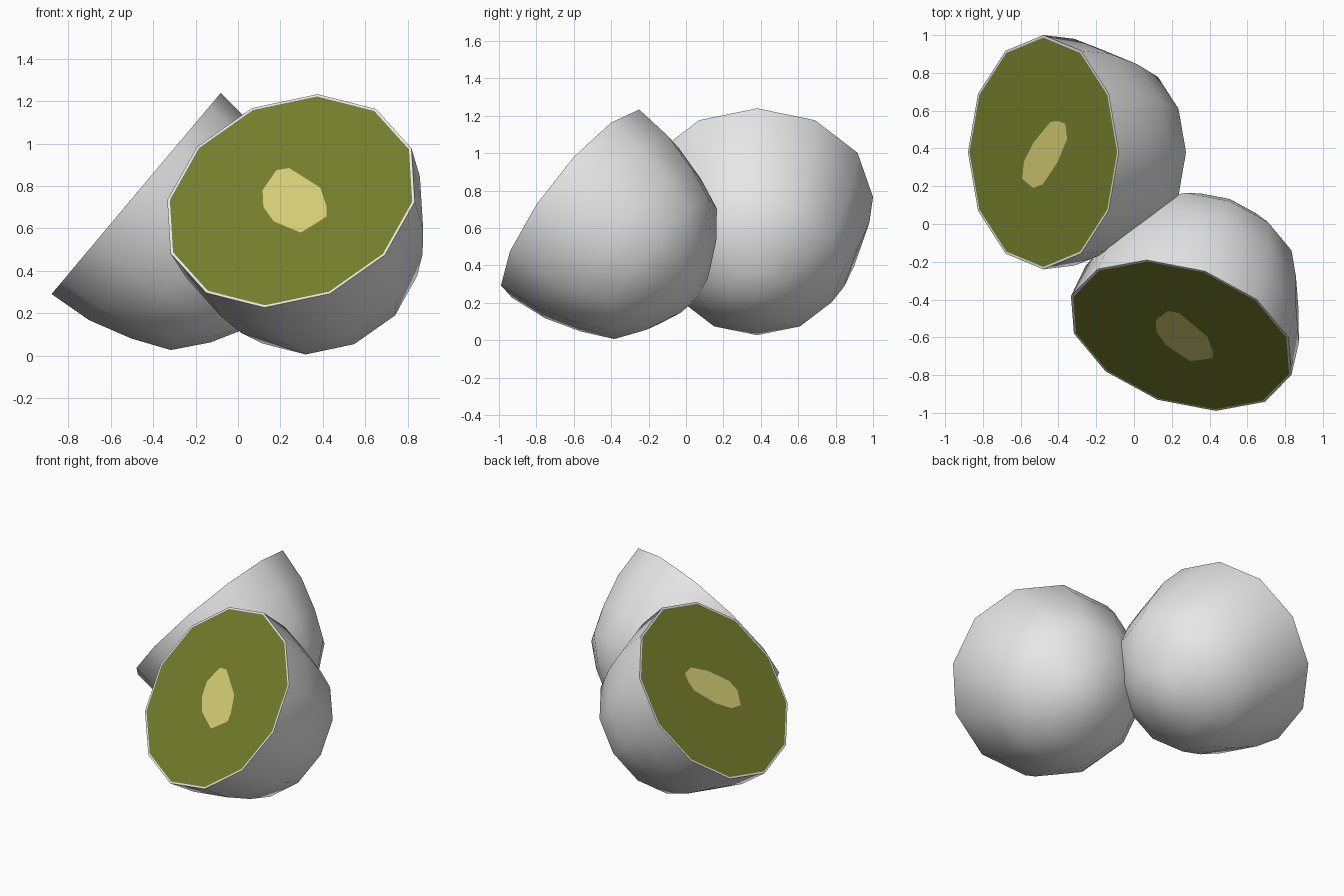
import bpy, bmesh, math
from mathutils import Vector, Matrix

if "Cube" in bpy.data.objects:
    bpy.data.objects.remove(bpy.data.objects["Cube"])


def material(name, rgb):
    m = bpy.data.materials.new(name)
    m.diffuse_color = (*rgb, 1)
    m.use_nodes = True
    m.node_tree.nodes["Principled BSDF"].inputs["Base Color"].default_value = m.diffuse_color
    return m


SKIN = material("skin_grey", (0.8, 0.8, 0.8))
FLESH = material("flesh_green", (0.175, 0.205, 0.024))
CORE = material("core_pale_yellow", (0.66, 0.61, 0.175))

SIDES = 12
# (radius, depth) from the cut rim down to the last ring before the pole
PROFILE = [(0.607, 0), (0.62, 0), (0.60, 0.215), (0.538, 0.423),
           (0.46, 0.60), (0.312, 0.72), (0.16, 0.803)]
POLE = 0.83


def finish(name, bm, frame, mats):
    me = bpy.data.meshes.new(name)
    bm.to_mesh(me)
    bm.free()
    for m in mats:
        me.materials.append(m)
    ob = bpy.data.objects.new(name, me)
    ob.matrix_world = frame
    bpy.context.collection.objects.link(ob)
    return ob


def half_fruit(name, centre, normal, up, core):
    # local frame: x along 'up' in the cut plane, z out of the cut
    n = Vector(normal).normalized()
    e1 = Vector(up)
    e1 = (e1 - n * e1.dot(n)).normalized()
    e2 = n.cross(e1)
    frame = Matrix((e1, e2, n)).transposed().to_4x4()
    frame.translation = Vector(centre)

    # rounded skin with the flat flesh face closing it
    bm = bmesh.new()
    rings = []
    for r, d in PROFILE:
        rings.append([bm.verts.new((r * math.cos(a), r * math.sin(a), -d))
                      for a in (2 * math.pi * i / SIDES for i in range(SIDES))])
    pole = bm.verts.new((0, 0, -POLE))
    for i in range(SIDES):
        j = (i + 1) % SIDES
        for A, B in zip(rings, rings[1:]):
            bm.faces.new((A[i], B[i], B[j], A[j]))
        bm.faces.new((rings[-1][i], pole, rings[-1][j]))
    flesh = bm.faces.new(rings[0])
    flesh.material_index = 1
    bmesh.ops.recalc_face_normals(bm, faces=bm.faces)
    body = finish(name, bm, frame, [SKIN, FLESH])
    bpy.ops.object.select_all(action='DESELECT')
    body.select_set(True)
    bpy.context.view_layer.objects.active = body
    bpy.ops.object.shade_smooth_by_angle(angle=math.radians(40))

    # pale core as a thin plate on the cut
    bm = bmesh.new()
    f = bm.faces.new([bm.verts.new((x, y, 0.004)) for x, y in core])
    f.normal_update()
    if f.normal.z < 0:
        f.normal_flip()
    finish(name + "_core", bm, frame, [CORE])


half_fruit("left_half", (-0.48, 0.38, 0.765), (-0.765, 0, 0.644), (0.644, 0, 0.765),
           [(0.062, 0.16), (0.13, 0.165), (0.186, 0.15), (0.2, 0.07), (0.124, -0.05),
            (0, -0.17), (-0.078, -0.19), (-0.17, -0.14), (-0.155, -0.05), (-0.078, 0.05)])

half_fruit("right_half", (0.25, -0.59, 0.73), (-0.27, -0.765, 0.585), (0.12, 0.325, 0.51),
           [(0.175, 0.11), (0.188, 0.049), (0.075, -0.132), (-0.033, -0.186),
            (-0.093, -0.198), (-0.187, -0.091), (-0.122, 0.06), (-0.039, 0.129),
            (0.058, 0.154)])
